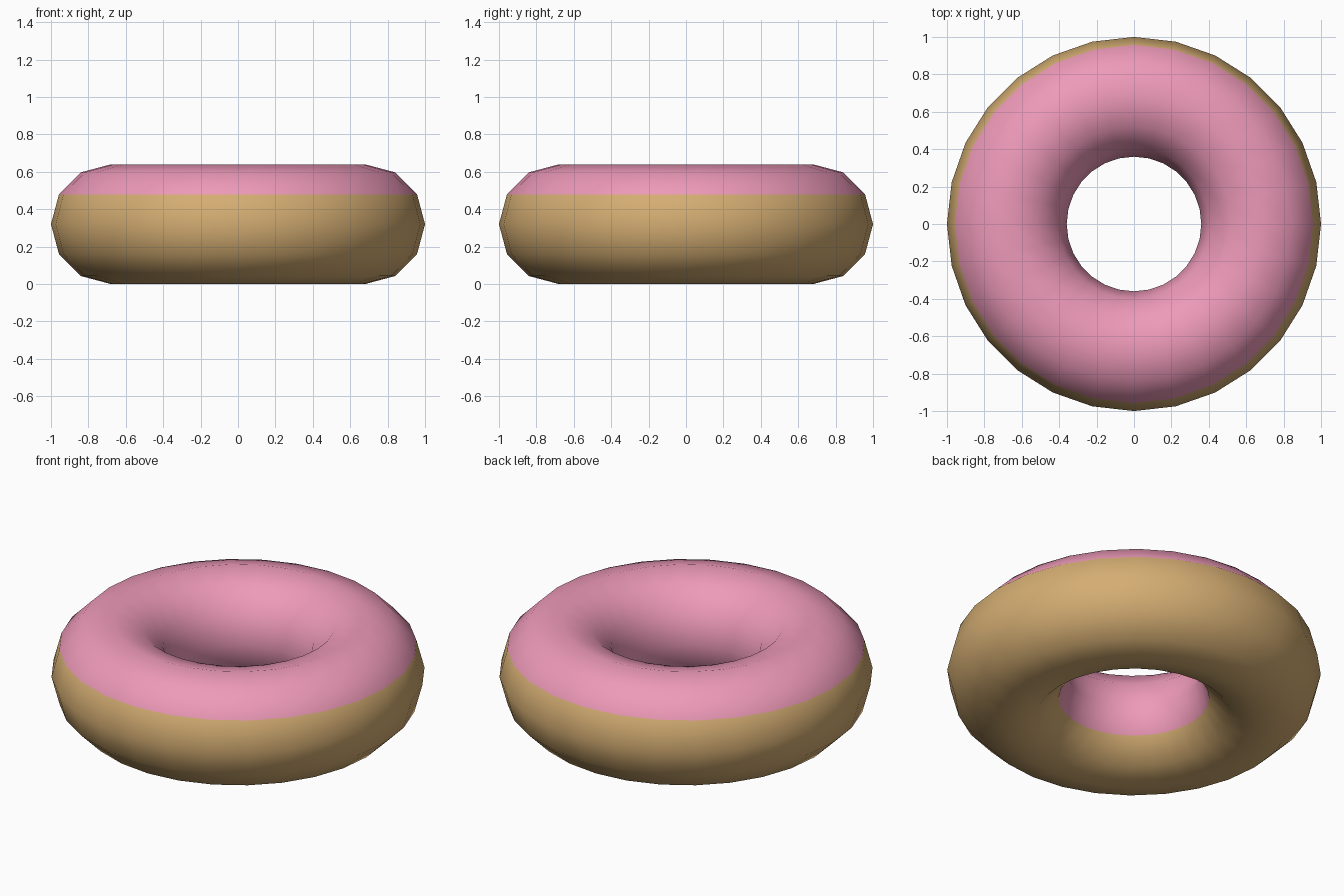
import bpy
import math

if "Cube" in bpy.data.objects:
    bpy.data.objects.remove(bpy.data.objects["Cube"])

MAJOR, MINOR = 0.68, 0.32


def material(name, color):
    mat = bpy.data.materials.new(name)
    mat.diffuse_color = color
    mat.use_nodes = True
    mat.node_tree.nodes["Principled BSDF"].inputs["Base Color"].default_value = mat.diffuse_color
    return mat


# Ring-shaped cake body
bpy.ops.mesh.primitive_torus_add(major_segments=28, minor_segments=12,
                                 major_radius=MAJOR, minor_radius=MINOR)
donut = bpy.context.object
donut.name = "donut"
mesh = donut.data
for v in mesh.vertices:
    v.co.z += MINOR
mesh.materials.append(material("dough", (0.66, 0.42, 0.17, 1)))
mesh.materials.append(material("icing", (0.85, 0.32, 0.48, 1)))

# Icing covers the top and reaches further down inside the hole
for p in mesh.polygons:
    c = p.center
    angle = math.degrees(math.atan2(c.z - MINOR, math.hypot(c.x, c.y) - MAJOR)) % 360
    p.material_index = 1 if 30 < angle < 210 else 0
    p.use_smooth = True
